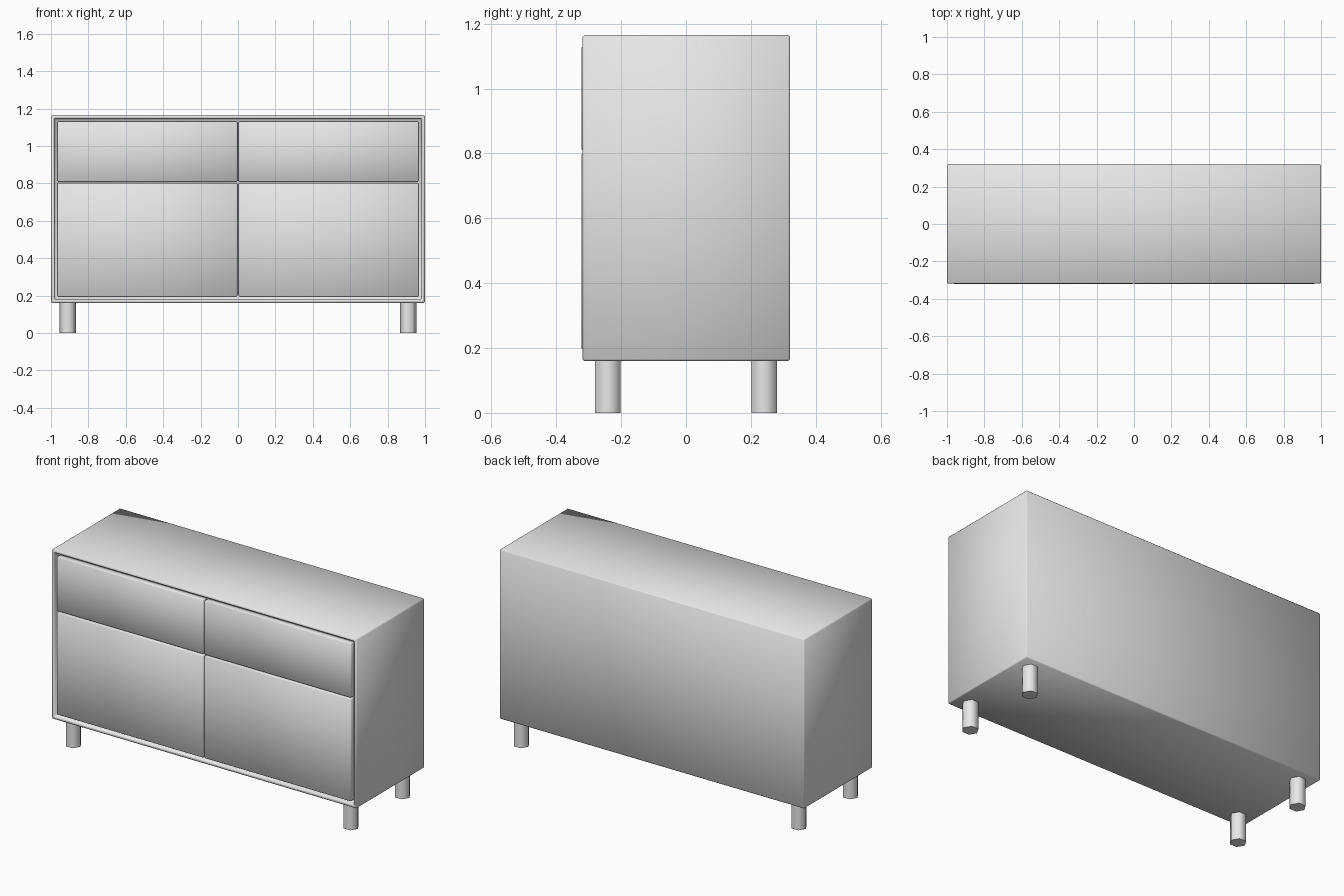
import bpy
import bmesh
import math
from mathutils import Matrix, Vector

if "Cube" in bpy.data.objects:
    bpy.data.objects.remove(bpy.data.objects["Cube"])

# Single grey finish
GREY = (0.8, 0.8, 0.8, 1)
finish = bpy.data.materials.new("grey_finish")
finish.use_nodes = True
finish.diffuse_color = GREY
finish.node_tree.nodes["Principled BSDF"].inputs["Base Color"].default_value = GREY

BOTTOM, TOP = 0.16, 1.165      # cabinet body heights
FRONT, BACK = -0.319, 0.321    # cabinet body depth
RIM = 0.027                    # frame around the fronts
GAP = 0.008                    # gap between fronts
SPLIT = 0.805                  # line between drawers and doors


def add_object(name, bm, bevel=0, sharp=None):
    mesh = bpy.data.meshes.new(name)
    bmesh.ops.recalc_face_normals(bm, faces=bm.faces)
    bm.to_mesh(mesh)
    bm.free()
    mesh.materials.append(finish)
    mesh.shade_smooth()
    if sharp:
        mesh.set_sharp_from_angle(angle=math.radians(sharp))
    obj = bpy.data.objects.new(name, mesh)
    bpy.context.collection.objects.link(obj)
    if bevel:
        mod = obj.modifiers.new("rounded_edges", "BEVEL")
        mod.width = bevel
        mod.segments = 1
    return obj


def box(low, high):
    low, high = Vector(low), Vector(high)
    bm = bmesh.new()
    place = Matrix.Translation((low + high) / 2) @ Matrix.Diagonal((*(high - low), 1))
    bmesh.ops.create_cube(bm, size=1, matrix=place)
    return bm


# Cabinet body with a recessed front
body = box((-1, FRONT, BOTTOM), (1, BACK, TOP))
front = min(body.faces, key=lambda f: f.calc_center_median().y)
bmesh.ops.inset_region(body, faces=[front], thickness=RIM)
recess = bmesh.ops.extrude_discrete_faces(body, faces=[front])["faces"][0]
bmesh.ops.translate(body, verts=recess.verts, vec=(0, 0.03, 0))
add_object("cabinet_body", body, bevel=0.006)

# Drawer and door fronts
edge = 1 - RIM - GAP
rows = {
    "door": (BOTTOM + RIM + GAP, SPLIT - GAP / 2),
    "drawer": (SPLIT + GAP / 2, TOP - RIM - GAP),
}
for kind, (low, high) in rows.items():
    for side, x0, x1 in (("right", -edge, -GAP / 2), ("left", GAP / 2, edge)):
        panel = box((x0, FRONT - 0.003, low), (x1, FRONT + 0.035, high))
        add_object(f"{side}_{kind}_front", panel, bevel=0.004)

# Hexagonal legs
for side, x in (("right", -0.91), ("left", 0.91)):
    for end, y in (("front", -0.241), ("back", 0.241)):
        bm = bmesh.new()
        # Corners point along x
        place = Matrix.Translation((x, y, BOTTOM / 2)) @ Matrix.Rotation(math.pi / 2, 4, "Z")
        bmesh.ops.create_cone(bm, cap_ends=True, segments=6, radius1=0.045,
                              radius2=0.045, depth=BOTTOM, matrix=place)
        if max(v.co.x for v in bm.verts) < x + 0.044:
            bmesh.ops.rotate(bm, verts=bm.verts, cent=(x, y, 0),
                             matrix=Matrix.Rotation(math.pi / 6, 3, "Z"))
        add_object(f"{end}_{side}_leg", bm, sharp=70)
